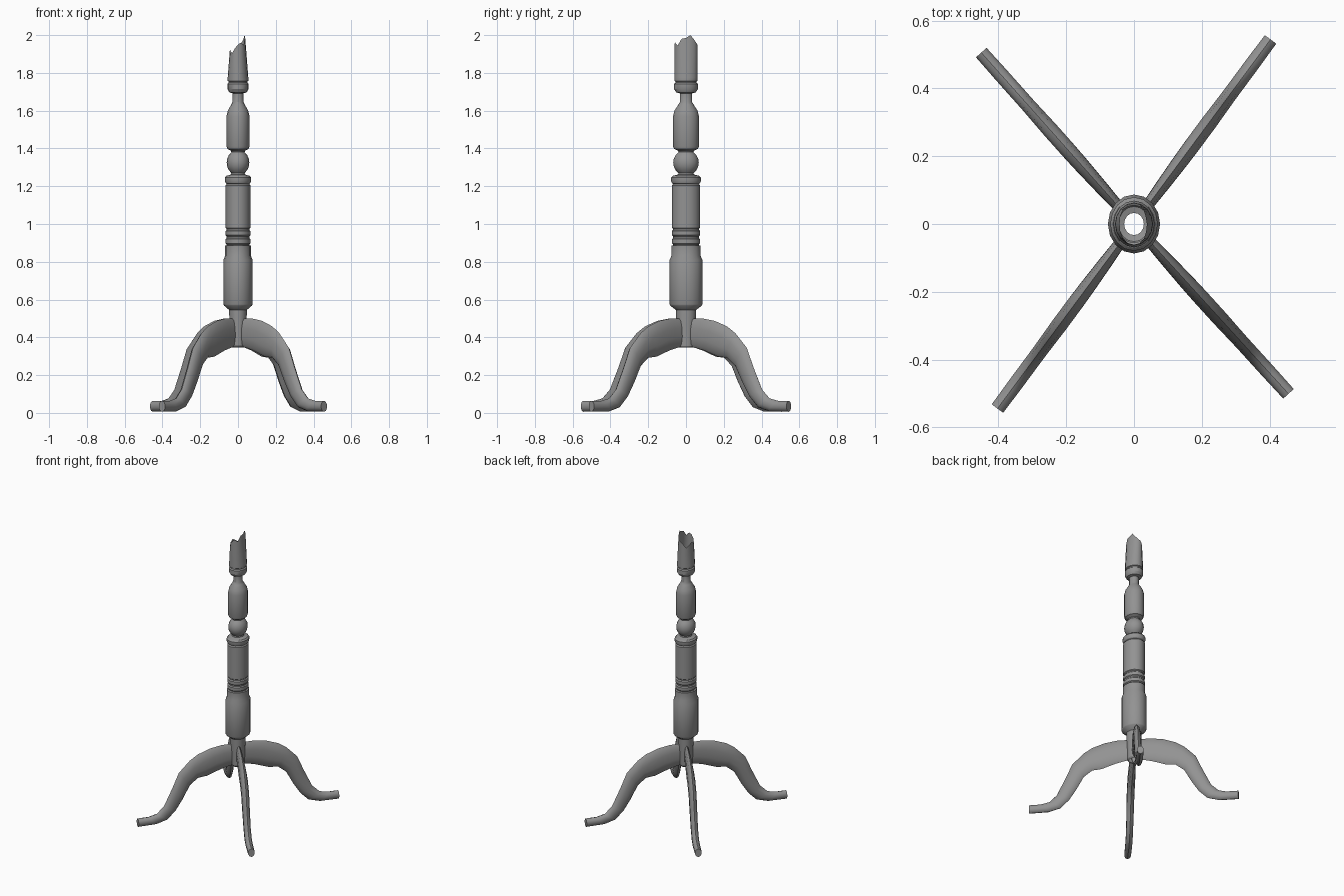
import bpy, bmesh, math

if "Cube" in bpy.data.objects:
    bpy.data.objects.remove(bpy.data.objects["Cube"])

SIDES = 16
OVAL = 1.13  # the column is slightly deeper than wide

grey = bpy.data.materials.new("dark_grey")
grey.diffuse_color = (.29, .29, .29, 1)
grey.use_nodes = True
grey.node_tree.nodes["Principled BSDF"].inputs["Base Color"].default_value = grey.diffuse_color


def finish(name, bm, angle=30):
    bmesh.ops.recalc_face_normals(bm, faces=bm.faces)
    mesh = bpy.data.meshes.new(name)
    bm.to_mesh(mesh)
    bm.free()
    mesh.materials.append(grey)
    ob = bpy.data.objects.new(name, mesh)
    bpy.context.collection.objects.link(ob)
    bpy.ops.object.select_all(action='DESELECT')
    ob.select_set(True)
    bpy.context.view_layer.objects.active = ob
    bpy.ops.object.shade_smooth_by_angle(angle=math.radians(angle))
    return ob


def skin(bm, rings):
    """Join successive closed rings of points with quads."""
    loops = [[bm.verts.new(p) for p in ring] for ring in rings]
    n = len(loops[0])
    for a, b in zip(loops, loops[1:]):
        for i in range(n):
            j = (i + 1) % n
            bm.faces.new((a[i], a[j], b[j], b[i]))
    return loops


def oval_ring(r, z):
    return [(r * math.cos(t), r * OVAL * math.sin(t), z)
            for t in (2 * math.pi * i / SIDES for i in range(SIDES))]


# Turned column: open hollow shell, (radius, height) from the bottom up
profile = [(.034, .345), (.041, .355), (.046, .50), (.047, .545), (.074, .568), (.077, .575),
           (.077, .81), (.068, .832), (.068, .885), (.060, .888)]
for z in (.892, .935):                                   # two thin rings
    profile += [(.060, z), (.066, z + .006), (.066, z + .028), (.060, z + .034)]
profile += [(.060, .975), (.066, .980), (.066, 1.205), (.060, 1.212),
            (.066, 1.217), (.070, 1.228), (.070, 1.245), (.062, 1.255), (.037, 1.262)]
for k in range(7):                                       # ball
    a = math.radians(-54 + 108 * k / 6)
    profile.append((.060 * math.cos(a), 1.325 + .068 * math.sin(a)))
profile += [(.037, 1.387), (.056, 1.398), (.061, 1.412), (.061, 1.57), (.054, 1.60),
            (.036, 1.632), (.029, 1.645), (.029, 1.692), (.046, 1.697), (.056, 1.715),
            (.056, 1.742), (.049, 1.748), (.049, 1.754), (.055, 1.758), (.055, 1.77)]
bm = bmesh.new()
skin(bm, [oval_ring(r, z) for r, z in profile])
finish("turned_column", bm)

# Broken socket at the top: narrows in x only, with a jagged rim
rim = [1.985, 2.0, 1.975, 1.955, 1.945, 1.93, 1.90, 1.915,
       1.93, 1.915, 1.905, 1.93, 1.95, 1.96, 1.945, 1.98]
top = []
for i, z in enumerate(rim):
    t = 2 * math.pi * i / SIDES
    rx = .055 - .018 * (z - 1.77) / .23
    top.append((rx * math.cos(t), .062 * math.sin(t), z))
bm = bmesh.new()
skin(bm, [oval_ring(.055, 1.77), top])
finish("broken_socket", bm)

# Curved legs: paired upper and lower edge points (distance out, height) and half width
upper = [(.035, .500), (.11, .500), (.19, .487), (.27, .458), (.325, .422), (.40, .345),
         (.443, .245), (.50, .125), (.55, .077), (.607, .064), (.677, .064)]
lower = [(.035, .350), (.07, .343), (.12, .330), (.21, .298), (.27, .292), (.325, .248),
         (.375, .155), (.42, .085), (.475, .030), (.55, .008), (.677, .006)]
half_w = [.016, .018, .021, .024, .025, .025, .024, .023, .023, .023, .022]


def leg(name, azimuth):
    c, s = math.cos(math.radians(azimuth)), math.sin(math.radians(azimuth))
    rings = []
    for (d1, z1), (d0, z0), w in zip(upper, lower, half_w):
        ring = []
        for k in range(10):
            t = 2 * math.pi * k / 10
            f = (1 + math.cos(t)) / 2
            d, z, o = d0 + (d1 - d0) * f, z0 + (z1 - z0) * f, w * math.sin(t)
            ring.append((d * c - o * s, d * s + o * c, z))
        rings.append(ring)
    bm = bmesh.new()
    loops = skin(bm, rings)
    bm.faces.new(loops[0])
    bm.faces.new(loops[-1])
    finish(name, bm, 40)


for name, azimuth in (("back_right_leg", 53.5), ("back_left_leg", 131.7),
                      ("front_left_leg", 233.5), ("front_right_leg", 312.3)):
    leg(name, azimuth)
